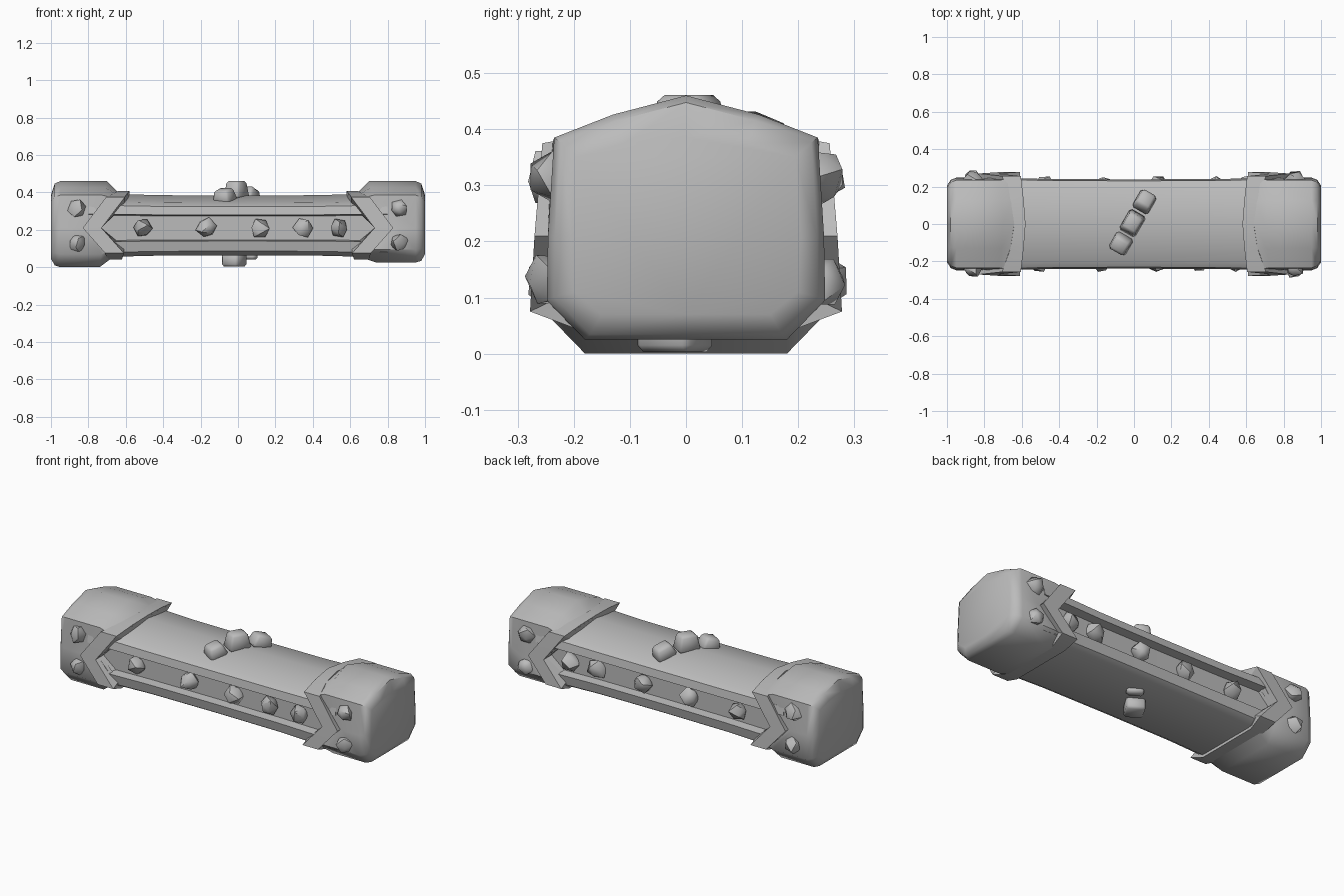
import bpy, bmesh, math, random
from mathutils import Vector, Matrix

random.seed(4)
cube = bpy.data.objects.get("Cube")
if cube:
    bpy.data.objects.remove(cube, do_unlink=True)

stone = bpy.data.materials.new("stone grey")
stone.use_nodes = True
GREY = (0.5, 0.5, 0.5, 1)
stone.diffuse_color = GREY
stone.node_tree.nodes["Principled BSDF"].inputs["Base Color"].default_value = GREY


def finish(name, bm, angle):
    bmesh.ops.recalc_face_normals(bm, faces=bm.faces)
    mesh = bpy.data.meshes.new(name)
    bm.to_mesh(mesh)
    bm.free()
    mesh.materials.append(stone)
    ob = bpy.data.objects.new(name, mesh)
    bpy.context.collection.objects.link(ob)
    bpy.ops.object.select_all(action='DESELECT')
    ob.select_set(True)
    bpy.context.view_layer.objects.active = ob
    bpy.ops.object.shade_smooth_by_angle(angle=math.radians(angle))
    return ob


def mirrored(half):
    """Half section (x, y, z) from bottom centre to top centre -> closed ring."""
    return half + [(x, -y, z) for x, y, z in half[-2:0:-1]]


def loft(name, halves, close_start, close_end, angle):
    bm = bmesh.new()
    rings = [[bm.verts.new(p) for p in mirrored(h)] for h in halves]
    n = len(rings[0])
    for a, b in zip(rings, rings[1:]):
        for i in range(n):
            j = (i + 1) % n
            bm.faces.new((a[i], a[j], b[j], b[i]))
    if close_start:
        bm.faces.new(rings[0])
    if close_end:
        bm.faces.new(rings[-1])
    return finish(name, bm, angle)


# Beam with a ridged top and a long slot in the front and back
beam = [(0, .062), (.19, .062), (.228, .085), (.24, .14), (.19, .146),
        (.19, .274), (.24, .28), (.232, .325), (.2, .345), (0, .385)]
stations = [(-.8, 1.05), (-.6, 1.03), (-.42, 1), (0, .99), (.42, 1), (.6, 1.03), (.8, 1.05)]
loft("beam", [[(x, y * (.5 + s / 2), .21 + (z - .21) * s) for y, z in beam]
              for x, s in stations], True, True, 35)

# End caps with V-shaped inner edges, each wrapped by a raised band
edge = [.62, .62, .61, .73, .605, .59, .58]


def shrink(section, k):
    return [(y * k, .21 + (z - .21) * k) for y, z in section]


for side, low, label in ((-1, 0, "right"), (1, .025, "left")):
    def ring(section, xs):
        return [(side * x, y, z) for x, (y, z) in zip(xs, section)]

    full = [(0, low), (.18, low), (.248, low + .07), (.246, .21),
            (.235, .385), (.13, .426), (0, .46)]
    lip = [(0, .045), (.18, .045), (.24, .085), (.238, .21),
           (.24, .37), (.13, .39), (0, .4)]
    end = [(0, low + .045), (.15, low + .045), (.2, low + .085), (.205, .21),
           (.195, .35), (.11, .375), (0, .385)]
    loft(label + "_end_cap", [
        ring(shrink(lip, .8), edge), ring(lip, edge),
        ring(lip, [e + .06 for e in edge]),
        ring(full, [e + .12 for e in edge]),
        ring(full, [.95] * 7),
        ring(shrink(full, .95), [.98] * 7),
        ring(end, [1] * 7)], False, True, 45)

    band = [(0, .042), (.19, .042), (.278, .075), (.27, .21),
            (.256, .375), (.13, .397), (0, .408)]
    outer = [e + w for e, w in zip(edge, (.07, .08, .1, .1, .1, .07, .06))]
    loft(label + "_band", [
        ring(shrink(band, .8), edge), ring(band, edge),
        ring(band, outer), ring(shrink(band, .85), outer)], False, False, 30)


# Chipped studs set in the slots and on the end caps
def stud(name, loc, radius):
    bm = bmesh.new()
    bmesh.ops.create_icosphere(bm, subdivisions=1, radius=radius)
    for v in bm.verts:
        v.co *= random.uniform(.88, 1.12)
    turn = Matrix.Rotation(random.uniform(0, 3), 4, 'Y')
    bmesh.ops.transform(bm, matrix=Matrix.Translation(loc) @ turn, verts=bm.verts)
    finish(name, bm, 45)


rows = {"front": (-1, (-.51, -.17, .12, .35, .54)),
        "back": (1, (-.48, -.17, .13, .43, .6))}
for row, (sign, xs) in rows.items():
    for x in xs:
        stud(row + "_slot_stud", (x, sign * .205, .21), .054)
    for x in (-.86, .86):
        for z in (.13, .315):
            stud(row + "_cap_stud", (x, sign * .238, z), .052)


# Small rounded blocks in a diagonal row on the top and underside
def block(name, loc, size, tilt):
    bm = bmesh.new()
    bmesh.ops.create_cube(bm, size=1)
    for v in bm.verts:
        if v.co.z * loc[2] > 0 and (v.co.z > 0) == (loc[2] > .2):
            v.co.x *= .7
            v.co.y *= .8
    bmesh.ops.scale(bm, vec=size, verts=bm.verts)
    bmesh.ops.bevel(bm, geom=bm.edges[:], offset=.012, segments=1, affect='EDGES')
    m = (Matrix.Translation(loc) @ Matrix.Rotation(math.radians(60), 4, 'Z')
         @ Matrix.Rotation(math.radians(tilt), 4, 'Y'))
    bmesh.ops.transform(bm, matrix=m, verts=bm.verts)
    finish(name, bm, 50)


block("top_block_front", (-.073, -.11, .383), (.11, .105, .07), -16)
block("top_block_middle", (-.008, .005, .415), (.13, .1, .092), 0)
block("top_block_back", (.06, .125, .388), (.12, .1, .07), 20)
block("bottom_block_large", (-.02, -.02, .038), (.11, .1, .07), 0)
block("bottom_block_small", (.06, .08, .058), (.05, .09, .035), 0)
